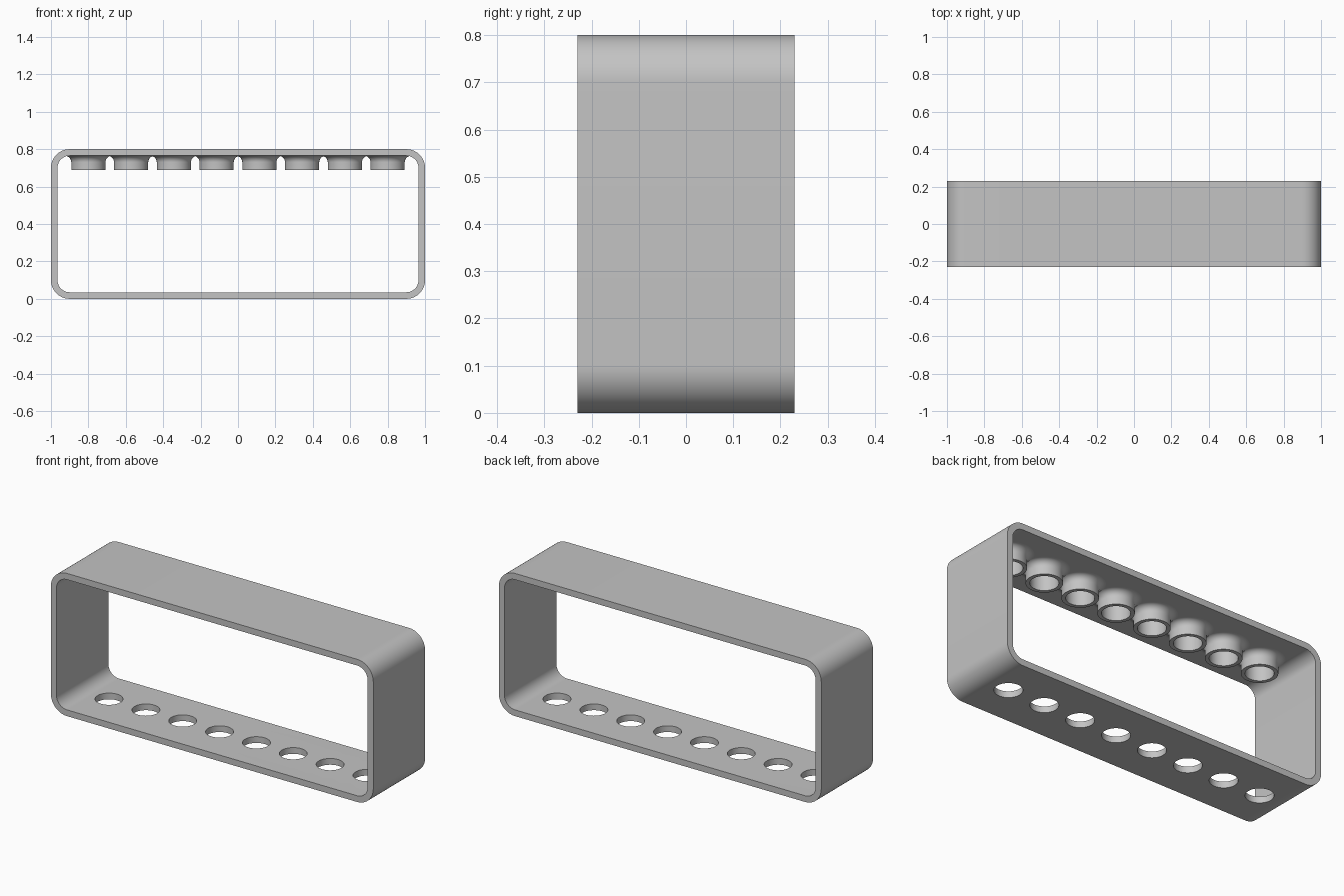
import bpy, bmesh
from math import sin, cos, pi, radians

WIDTH, DEPTH, HEIGHT, WALL = 2.0, 0.46, 0.8, 0.035
CORNER = 0.1
BORE_R, CUP_R, CUP_BOTTOM, FILLET = 0.071, 0.0915, 0.688, 0.035
CEILING = HEIGHT - WALL
COUNT = 8
CENTRES = [-0.8 + 1.6 * i / (COUNT - 1) for i in range(COUNT)]

if "Cube" in bpy.data.objects:
    bpy.data.objects.remove(bpy.data.objects["Cube"], do_unlink=True)

grey = bpy.data.materials.new("plain_grey")
grey.use_nodes = True
colour = (0.55, 0.55, 0.55, 1)
grey.diffuse_color = colour
grey.node_tree.nodes["Principled BSDF"].inputs["Base Color"].default_value = colour


def make_object(name, bm):
    bmesh.ops.recalc_face_normals(bm, faces=bm.faces)
    mesh = bpy.data.meshes.new(name)
    bm.to_mesh(mesh)
    bm.free()
    mesh.materials.append(grey)
    obj = bpy.data.objects.new(name, mesh)
    bpy.context.collection.objects.link(obj)
    return obj


def activate(obj):
    bpy.ops.object.select_all(action='DESELECT')
    obj.select_set(True)
    bpy.context.view_layer.objects.active = obj


def smooth(obj):
    activate(obj)
    bpy.ops.object.shade_smooth_by_angle(angle=radians(30))


def rounded_outline(inset, steps=16):
    """Rounded rectangle in the xz plane, inset from the outer size."""
    r = CORNER - inset
    cx, cz = WIDTH / 2 - CORNER, HEIGHT / 2 - CORNER
    points = []
    for quarter, (sx, sz) in enumerate([(1, 1), (-1, 1), (-1, -1), (1, -1)]):
        for i in range(steps + 1):
            a = (quarter + i / steps) * pi / 2
            points.append((sx * cx + r * cos(a), HEIGHT / 2 + sz * cz + r * sin(a)))
    return points


def bridge_rings(bm, rings):
    """Join closed rings of vertices, the last back to the first."""
    for a, b in zip(rings, rings[1:] + rings[:1]):
        n = len(a)
        for i in range(n):
            j = (i + 1) % n
            bm.faces.new((a[i], a[j], b[j], b[i]))


# Open rectangular frame
bm = bmesh.new()
loops = [(0, -DEPTH / 2), (0, DEPTH / 2), (WALL, DEPTH / 2), (WALL, -DEPTH / 2)]
bridge_rings(bm, [[bm.verts.new((x, y, z)) for x, z in rounded_outline(inset)]
                  for inset, y in loops])
frame = make_object("frame", bm)

# Through holes in the floor and blind bores in the ceiling
bm = bmesh.new()
for x in CENTRES:
    for low, high in [(-0.1, 0.2), (0.6, 0.782)]:
        made = bmesh.ops.create_cone(bm, cap_ends=True, segments=64, radius1=BORE_R,
                                     radius2=BORE_R, depth=high - low)
        bmesh.ops.translate(bm, verts=made["verts"], vec=(x, 0, (low + high) / 2))
cutter = make_object("hole_cutter", bm)
cutter.hide_render = True
activate(frame)
cut = frame.modifiers.new("holes", 'BOOLEAN')
cut.operation, cut.solver, cut.object = 'DIFFERENCE', 'EXACT', cutter
bpy.ops.object.modifier_apply(modifier=cut.name)
bpy.data.objects.remove(cutter, do_unlink=True)
smooth(frame)

# Hanging sockets with a filleted root
profile = [(BORE_R, CUP_BOTTOM), (CUP_R, CUP_BOTTOM)]
for i in range(11):
    a = i / 10 * pi / 2
    profile.append((CUP_R + FILLET * (1 - cos(a)), CEILING - FILLET * (1 - sin(a))))
profile += [(CUP_R + FILLET, CEILING + 0.003), (BORE_R, CEILING + 0.003)]

for number, x in enumerate(CENTRES, 1):
    bm = bmesh.new()
    bridge_rings(bm, [[bm.verts.new((r * cos(2 * pi * k / 64), r * sin(2 * pi * k / 64), z))
                       for k in range(64)] for r, z in profile])
    socket = make_object(f"socket_{number}", bm)
    socket.location.x = x
    smooth(socket)
